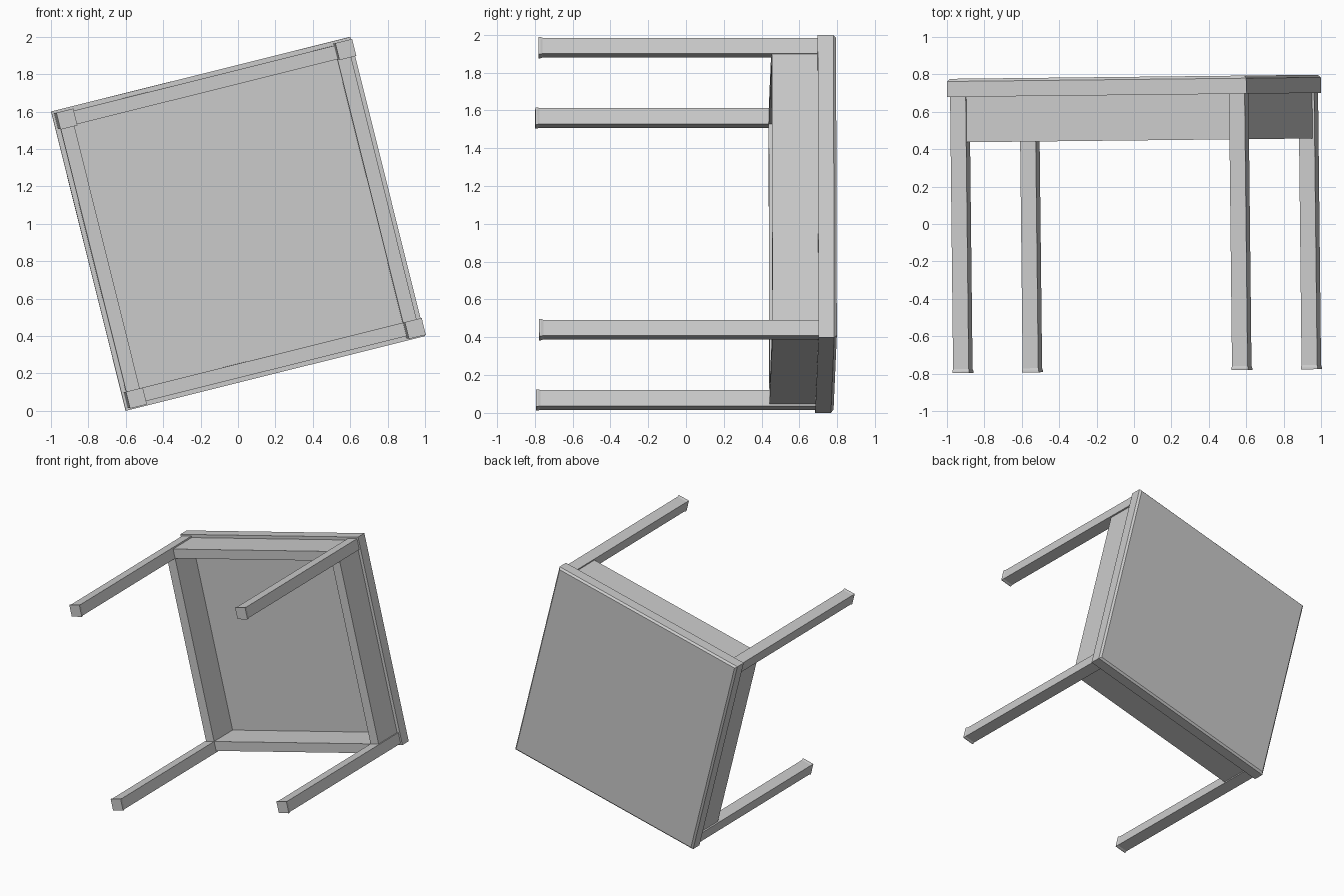
import bpy, bmesh, math
from mathutils import Matrix

cube = bpy.data.objects.get("Cube")
if cube:
    bpy.data.objects.remove(cube, do_unlink=True)

# The table is built upright around the origin, then laid on its side
LAY_DOWN = (Matrix.Translation((0.008, 0, 1.0))
            @ Matrix.Rotation(0.011, 4, 'Z')
            @ Matrix.Rotation(math.radians(-14), 4, 'Y')
            @ Matrix.Rotation(math.radians(-90), 4, 'X'))

HALF = 0.8245          # half the width of the top
TOP_UNDER = 0.69       # underside of the top
TOP_UPPER = 0.787
FOOT = -0.787
LEG_HALF = 0.043
LEG_AT = 0.7685        # distance of the leg centres from the middle
APRON_LOW = 0.447
APRON_OUT, APRON_IN = 0.80, 0.7255


def stack(name, sections, x=0, y=0):
    """Solid through rectangular sections given as (half x, half y, z)."""
    bm = bmesh.new()
    rings = [[bm.verts.new((x + sx * hx, y + sy * hy, z))
              for sx, sy in ((-1, -1), (1, -1), (1, 1), (-1, 1))]
             for hx, hy, z in sections]
    for low, high in zip(rings, rings[1:]):
        for i in range(4):
            j = (i + 1) % 4
            bm.faces.new((low[i], low[j], high[j], high[i]))
    bm.faces.new(rings[0][::-1])
    bm.faces.new(rings[-1])
    mesh = bpy.data.meshes.new(name)
    bm.to_mesh(mesh)
    bm.free()
    obj = bpy.data.objects.new(name, mesh)
    bpy.context.collection.objects.link(obj)
    obj.matrix_world = LAY_DOWN
    return obj


# Top with a chamfered upper edge
CHAMFER = 0.014
stack("table_top", [(HALF, HALF, TOP_UNDER),
                    (HALF, HALF, TOP_UPPER - CHAMFER),
                    (HALF - CHAMFER, HALF - CHAMFER, TOP_UPPER)])

# Legs with slightly flared feet
FOOT_HALF = 0.0465
leg_profile = [(FOOT_HALF, FOOT), (FOOT_HALF, FOOT + 0.01),
               (LEG_HALF, FOOT + 0.022), (LEG_HALF, TOP_UNDER)]
for sx, side in ((-1, "left"), (1, "right")):
    for sy, end in ((-1, "front"), (1, "back")):
        stack(f"leg_{end}_{side}", [(h, h, z) for h, z in leg_profile],
              sx * LEG_AT, sy * LEG_AT)

# Apron boards between the legs
length = LEG_AT - LEG_HALF
thick = (APRON_OUT - APRON_IN) / 2
centre = (APRON_OUT + APRON_IN) / 2
for s, side, end in ((-1, "left", "front"), (1, "right", "back")):
    stack(f"apron_{side}", [(thick, length, APRON_LOW), (thick, length, TOP_UNDER)],
          x=s * centre)
    stack(f"apron_{end}", [(length, thick, APRON_LOW), (length, thick, TOP_UNDER)],
          y=s * centre)
